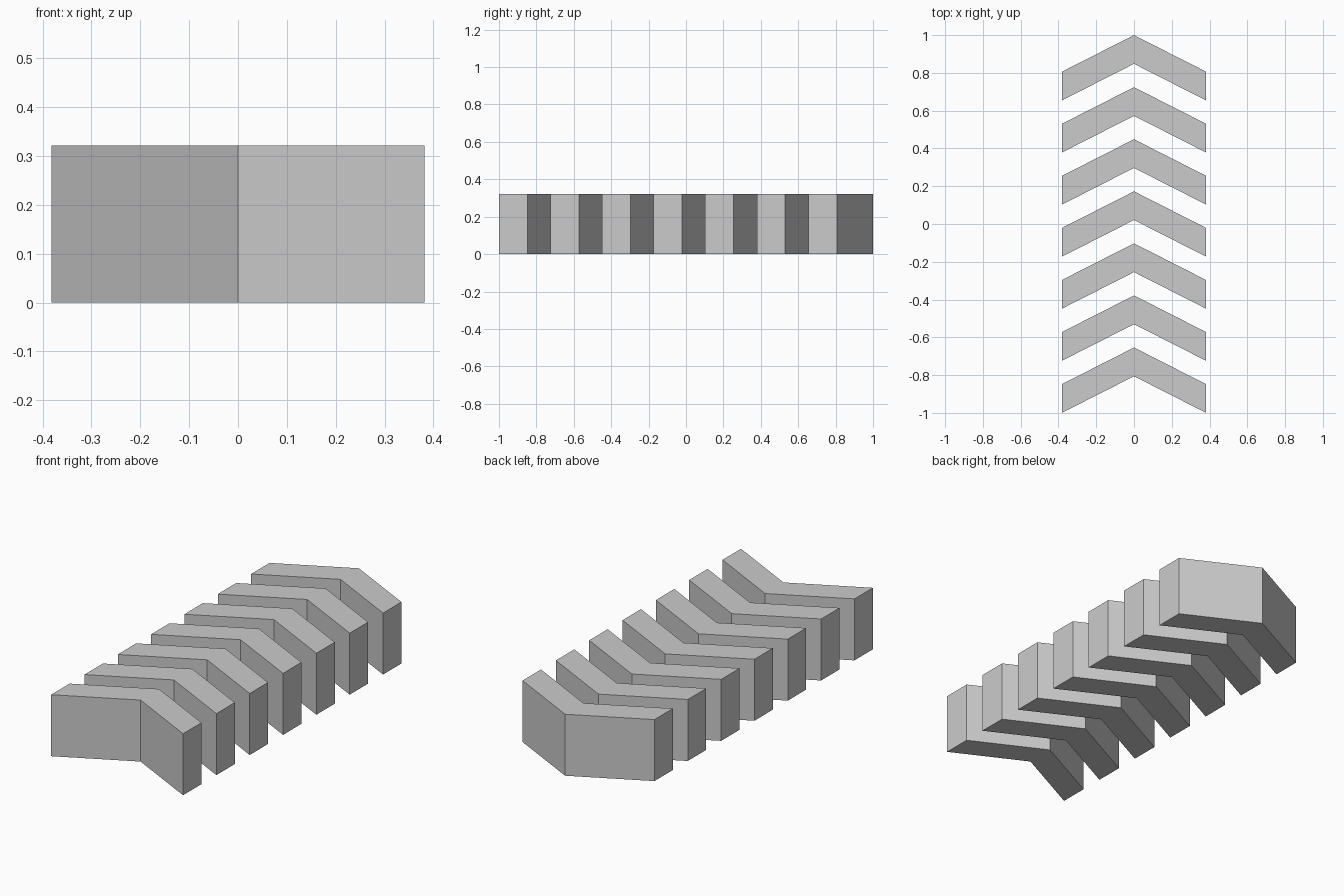
import bpy, bmesh

if "Cube" in bpy.data.objects:
    bpy.data.objects.remove(bpy.data.objects["Cube"])

COUNT = 7
HALF_W, HEIGHT = 0.382, 0.322
THICK, RISE = 0.152, 0.194
PITCH = (2.0 - THICK - RISE) / (COUNT - 1)

# chevron outline, tip at y = 0 pointing to +y
outline = [(0, 0), (-HALF_W, -RISE), (-HALF_W, -RISE - THICK),
           (0, -THICK), (HALF_W, -RISE - THICK), (HALF_W, -RISE)]


def chevron_mesh():
    bm = bmesh.new()
    # bottom quads for the two arms, sharing the centre edge
    v = [bm.verts.new((x, y, 0)) for x, y in outline]
    faces = [bm.faces.new((v[0], v[1], v[2], v[3])),
             bm.faces.new((v[0], v[3], v[4], v[5]))]
    # raise into a solid block
    top = bmesh.ops.extrude_face_region(bm, geom=faces, use_keep_orig=True)["geom"]
    bmesh.ops.translate(bm, vec=(0, 0, HEIGHT),
                        verts=[g for g in top if isinstance(g, bmesh.types.BMVert)])
    bmesh.ops.recalc_face_normals(bm, faces=bm.faces)
    mesh = bpy.data.meshes.new("chevron_bar")
    bm.to_mesh(mesh)
    bm.free()
    return mesh


# row of identical tread bars
mesh = chevron_mesh()
for i in range(COUNT):
    bar = bpy.data.objects.new(f"chevron_bar_{i + 1}", mesh)
    bar.location.y = 1.0 - i * PITCH
    bpy.context.collection.objects.link(bar)
